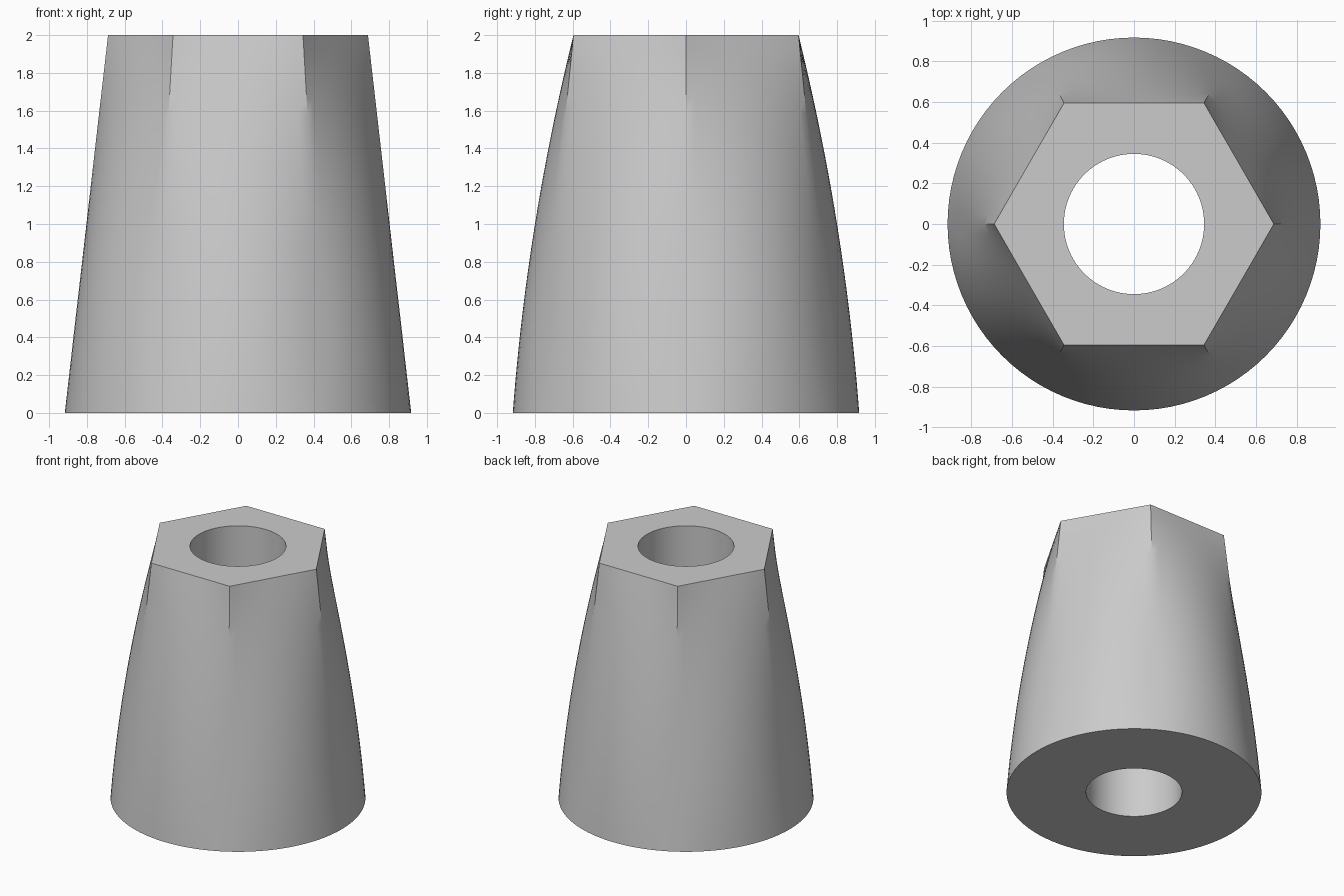
import bpy
import bmesh
import math

if "Cube" in bpy.data.objects:
    bpy.data.objects.remove(bpy.data.objects["Cube"], do_unlink=True)

HEIGHT = 2.0
BASE_R, TOP_R, HOLE_R = 0.917, 0.688, 0.345
SIDES, PER_SIDE, LEVELS = 6, 16, 24
HALF = math.pi / SIDES


def side_radius(z, phi):
    """Radius at angle phi from a side's middle: an arc through both corners."""
    corner = BASE_R + (TOP_R - BASE_R) * z / HEIGHT
    t = z / HEIGHT
    flat = TOP_R * math.cos(HALF)
    middle = BASE_R - 0.149 * t - (BASE_R - flat - 0.149) * t * t
    rise = middle - corner * math.cos(HALF)
    if rise < 1e-5:
        return middle / math.cos(phi)
    half_chord = corner * math.sin(HALF)
    arc = (half_chord ** 2 + rise ** 2) / (2 * rise)
    centre = middle - arc
    return centre * math.cos(phi) + math.sqrt(arc ** 2 - (centre * math.sin(phi)) ** 2)


def ring(bm, z, radius):
    """One loop of vertices, with a vertex on every corner."""
    verts = []
    for side in range(SIDES):
        for step in range(PER_SIDE):
            phi = HALF * (2 * step / PER_SIDE - 1)
            angle = (2 * side + 1) * HALF + phi
            r = radius(z, phi)
            verts.append(bm.verts.new((r * math.cos(angle), r * math.sin(angle), z)))
    return verts


def hole_radius(z, phi):
    return HOLE_R


# Outer wall from round base to hexagonal top, then back down through the bore
bm = bmesh.new()
rings = [ring(bm, HEIGHT * i / LEVELS, side_radius) for i in range(LEVELS + 1)]
rings += [ring(bm, HEIGHT, hole_radius), ring(bm, 0, hole_radius)]
for lower, upper in zip(rings, rings[1:] + rings[:1]):
    for i in range(len(lower)):
        j = (i + 1) % len(lower)
        bm.faces.new((lower[i], lower[j], upper[j], upper[i]))
bmesh.ops.recalc_face_normals(bm, faces=bm.faces)
mesh = bpy.data.meshes.new("tapered_sleeve")
bm.to_mesh(mesh)
bm.free()

sleeve = bpy.data.objects.new("tapered_sleeve", mesh)
bpy.context.collection.objects.link(sleeve)

# Plain grey finish
grey = bpy.data.materials.new("light_grey")
grey.use_nodes = True
colour = (0.6, 0.6, 0.6, 1)
grey.diffuse_color = colour
grey.node_tree.nodes["Principled BSDF"].inputs["Base Color"].default_value = colour
mesh.materials.append(grey)

# Smooth walls with sharp rims and upper corners
bpy.ops.object.select_all(action="DESELECT")
sleeve.select_set(True)
bpy.context.view_layer.objects.active = sleeve
bpy.ops.object.shade_smooth_by_angle(angle=math.radians(30))
